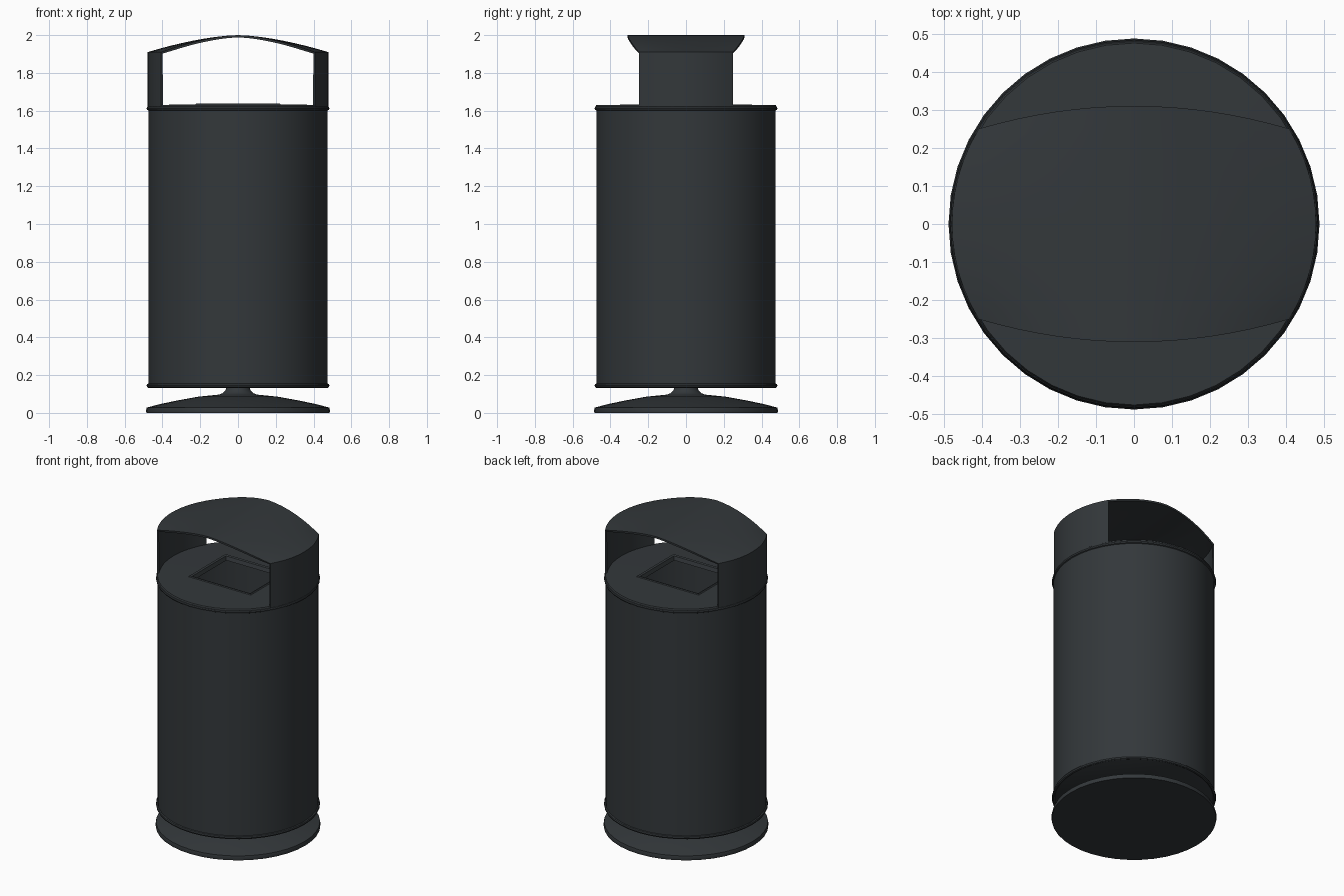
import bpy, bmesh, math

if "Cube" in bpy.data.objects:
    bpy.data.objects.remove(bpy.data.objects["Cube"])

SEG = 40
MAT = bpy.data.materials.new("dark_metal")
MAT.diffuse_color = (0.033, 0.039, 0.043, 1)
MAT.use_nodes = True
MAT.node_tree.nodes["Principled BSDF"].inputs["Base Color"].default_value = MAT.diffuse_color


def finish(name, bm, thickness=0):
    bmesh.ops.remove_doubles(bm, verts=bm.verts, dist=1e-5)
    me = bpy.data.meshes.new(name)
    bm.to_mesh(me)
    bm.free()
    ob = bpy.data.objects.new(name, me)
    bpy.context.collection.objects.link(ob)
    me.materials.append(MAT)
    bpy.ops.object.select_all(action='DESELECT')
    ob.select_set(True)
    bpy.context.view_layer.objects.active = ob
    if thickness:
        mod = ob.modifiers.new("thickness", 'SOLIDIFY')
        mod.thickness = thickness
        mod.offset = -1
        bpy.ops.object.modifier_apply(modifier=mod.name)
    bpy.ops.object.shade_smooth_by_angle(angle=math.radians(30))
    return ob


def circle(r, z):
    return [(r * math.cos(a), r * math.sin(a), z)
            for a in (2 * math.pi * i / SEG for i in range(SEG))]


def rectangle(hx, hy, z):
    pts = []
    for x, y, _ in circle(1, 0):
        m = max(abs(x), abs(y))
        pts.append((hx * x / m, hy * y / m, z))
    return pts


def loft(name, loops, cap_start=False, cap_end=False, closed=False):
    bm = bmesh.new()
    rings = [[bm.verts.new(p) for p in loop] for loop in loops]
    pairs = list(zip(rings, rings[1:]))
    if closed:
        pairs.append((rings[-1], rings[0]))
    for a, b in pairs:
        for i in range(SEG):
            j = (i + 1) % SEG
            bm.faces.new((a[i], a[j], b[j], b[i]))
    if cap_start:
        bm.faces.new(rings[0][::-1])
    if cap_end:
        bm.faces.new(rings[-1])
    bmesh.ops.recalc_face_normals(bm, faces=bm.faces)
    return finish(name, bm)


# domed foot with a short central neck
loft("base", [circle(r, z) for r, z in (
    (0.485, 0), (0.487, 0.012), (0.483, 0.028), (0.42, 0.045), (0.32, 0.066),
    (0.21, 0.086), (0.10, 0.097), (0.08, 0.105), (0.065, 0.122), (0.06, 0.14))],
    cap_start=True, cap_end=True)

# hollow drum, from outer underside to inner floor
loft("drum", [circle(r, z) for r, z in (
    (0.465, 0.135), (0.475, 0.14), (0.475, 1.62), (0.462, 1.62), (0.462, 0.15))],
    cap_start=True, cap_end=True)

# rolled rims at the two ends of the drum
for name, z in (("bottom_rim", 0.144), ("top_rim", 1.612)):
    loft(name, [circle(0.475 + 0.009 * math.cos(t), z + 0.011 * math.sin(t))
                for t in (2 * math.pi * i / 8 for i in range(8))], closed=True)

# lid with a framed rectangular opening
loft("lid", [
    circle(0.468, 1.615), circle(0.479, 1.622), circle(0.475, 1.63),
    rectangle(0.225, 0.19, 1.633), rectangle(0.220, 0.185, 1.638),
    rectangle(0.208, 0.173, 1.634), rectangle(0.200, 0.165, 1.610),
    rectangle(0.215, 0.18, 1.610), circle(0.468, 1.615)])

# rain hood: arched roof running into two curved side panels
bm = bmesh.new()
NU, NV = 16, 12
us = [-1 + 2 * i / NU for i in range(NU + 1)]
grid = []
for j in range(NV + 1):
    v = -1 + 2 * j / NV
    x_end = math.sqrt(0.478 ** 2 - (0.25 * v) ** 2)
    row = [(u * x_end, v * (0.25 + 0.06 * (1 - u * u)), 2 - 0.09 * abs(u) ** 1.6)
           for u in us]
    row = [(-x_end, 0.25 * v, 1.62)] + row + [(x_end, 0.25 * v, 1.62)]
    grid.append([bm.verts.new(p) for p in row])
for a, b in zip(grid, grid[1:]):
    for i in range(len(a) - 1):
        bm.faces.new((a[i], a[i + 1], b[i + 1], b[i]))
finish("hood", bm, thickness=0.012)
